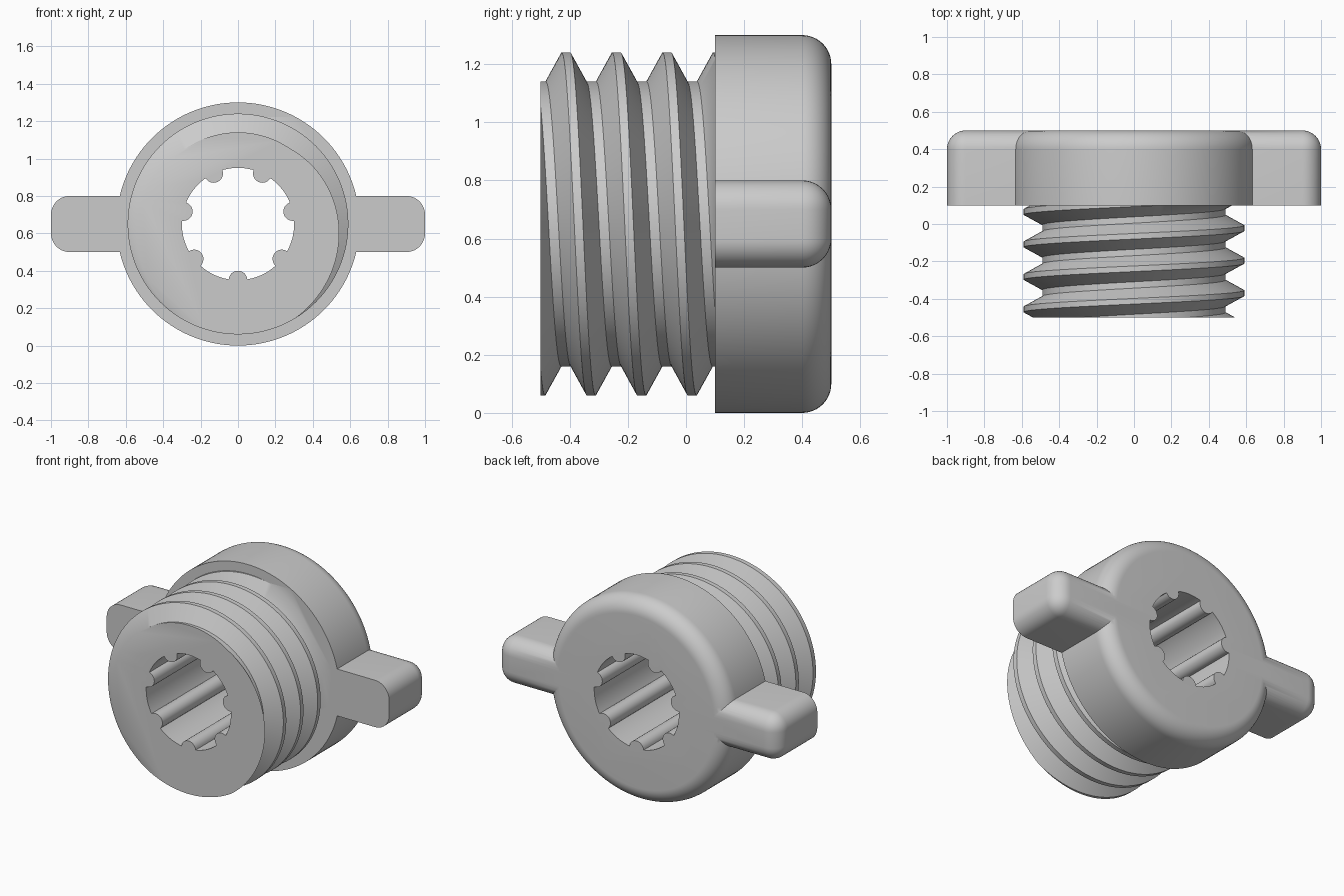
import bpy, bmesh, math
from mathutils import Vector

cube = bpy.data.objects.get("Cube")
if cube:
    bpy.data.objects.remove(cube, do_unlink=True)

MID = 0.65        # height of the plug axis
SEG = 128         # steps round the axis
PITCH = 0.1737
FRONT, SHOULDER, BACK = -0.5, 0.1, 0.5
FILLET = 0.1


def polar(r, a, y):
    """Point round the axis, angle measured from the top towards +x."""
    return Vector((r * math.sin(a), y, MID + r * math.cos(a)))


def finish(bm, name):
    bmesh.ops.recalc_face_normals(bm, faces=bm.faces)
    mesh = bpy.data.meshes.new(name)
    bm.to_mesh(mesh)
    bm.free()
    obj = bpy.data.objects.new(name, mesh)
    bpy.context.collection.objects.link(obj)
    return obj


def combine(target, other, operation):
    mod = target.modifiers.new("combine", 'BOOLEAN')
    mod.operation, mod.solver, mod.object = operation, 'EXACT', other
    bpy.context.view_layer.objects.active = target
    bpy.ops.object.modifier_apply(modifier=mod.name)
    bpy.data.objects.remove(other, do_unlink=True)


def make_head():
    """Round head with a filleted back rim."""
    profile = [(0.65, SHOULDER)]
    for i in range(13):
        t = math.pi / 2 * i / 12
        profile.append((0.55 + FILLET * math.cos(t), 0.4 + FILLET * math.sin(t)))
    bm = bmesh.new()
    rings = [[bm.verts.new(polar(r, math.tau * i / SEG, y)) for i in range(SEG)]
             for r, y in profile]
    for a, b in zip(rings, rings[1:]):
        for i in range(SEG):
            j = (i + 1) % SEG
            bm.faces.new((a[i], a[j], b[j], b[i]))
    bm.faces.new(rings[0])
    bm.faces.new(rings[-1])
    return finish(bm, "threaded_plug")


def make_wings():
    """Bar across the head, rounded everywhere but on its front edges."""
    bm = bmesh.new()
    bmesh.ops.create_cube(bm, size=1)
    for v in bm.verts:
        v.co = Vector((v.co.x * 2, v.co.y * 0.4 + 0.3, v.co.z * 0.3 + MID))
    edges = [e for e in bm.edges if max(v.co.y for v in e.verts) > 0.3]
    bmesh.ops.bevel(bm, geom=edges, offset=FILLET, segments=10, profile=0.5,
                    affect='EDGES')
    return finish(bm, "wing_bar")


def make_thread():
    """Helical strip with a trapezoid tooth, trimmed flat at both ends."""
    root, crest = 0.49, 0.59
    tooth = [(-0.015, crest), (0.015, crest), (0.07, root), (0.104, root)]
    start = -0.413 - 3 * PITCH
    bm = bmesh.new()
    rows = []
    for i in range(8 * SEG + 1):
        y = start + PITCH * i / SEG
        rows.append([bm.verts.new(polar(r, math.tau * i / SEG, y + dy))
                     for dy, r in tooth])
    for i in range(7 * SEG):
        a = rows[i] + [rows[i + SEG][0]]
        b = rows[i + 1] + [rows[i + SEG + 1][0]]
        for k in range(4):
            bm.faces.new((a[k], a[k + 1], b[k + 1], b[k]))
    for y, side in ((FRONT, -1), (SHOULDER + 0.1, 1)):
        bmesh.ops.bisect_plane(bm, geom=bm.verts[:] + bm.edges[:] + bm.faces[:],
                               dist=1e-6, plane_co=(0, y, 0),
                               plane_no=(0, side, 0), clear_outer=True)
    bmesh.ops.remove_doubles(bm, verts=bm.verts, dist=1e-5)
    bmesh.ops.holes_fill(bm, edges=[e for e in bm.edges if e.is_boundary], sides=0)
    return finish(bm, "thread")


def make_bore_cutter():
    """Prism for the bore, with seven round ribs left standing in its wall."""
    radius, rib, count = 0.3, 0.05, 7
    half = 2 * math.asin(rib / (2 * radius))
    sweep = math.pi / 2 - half / 2
    step = math.tau / count
    points = []
    for k in range(count):
        a = math.pi + k * step
        centre = polar(radius, a, 0)
        for i in range(13):
            t = a + math.pi - sweep * (i / 6 - 1)
            points.append(centre + polar(rib, t, 0) - Vector((0, 0, MID)))
        for i in range(1, 14):
            points.append(polar(radius, a + half + (step - 2 * half) * i / 14, 0))
    bm = bmesh.new()
    face = bm.faces.new([bm.verts.new(p + Vector((0, -0.8, 0))) for p in points])
    out = bmesh.ops.extrude_face_region(bm, geom=[face])
    moved = [g for g in out["geom"] if isinstance(g, bmesh.types.BMVert)]
    bmesh.ops.translate(bm, verts=moved, vec=(0, 1.6, 0))
    cutter = finish(bm, "bore_cutter")
    cutter.hide_render = True
    return cutter


# Join the parts and cut the bore
plug = make_head()
combine(plug, make_wings(), 'UNION')
combine(plug, make_thread(), 'UNION')
combine(plug, make_bore_cutter(), 'DIFFERENCE')

# Plain grey
grey = bpy.data.materials.new("grey")
grey.use_nodes = True
colour = (0.6, 0.6, 0.6, 1)
grey.diffuse_color = colour
grey.node_tree.nodes["Principled BSDF"].inputs["Base Color"].default_value = colour
plug.data.materials.clear()
plug.data.materials.append(grey)

# Smooth the rounds, keep the edges sharp
bpy.ops.object.select_all(action='DESELECT')
plug.select_set(True)
bpy.context.view_layer.objects.active = plug
bpy.ops.object.shade_smooth_by_angle(angle=math.radians(30))
